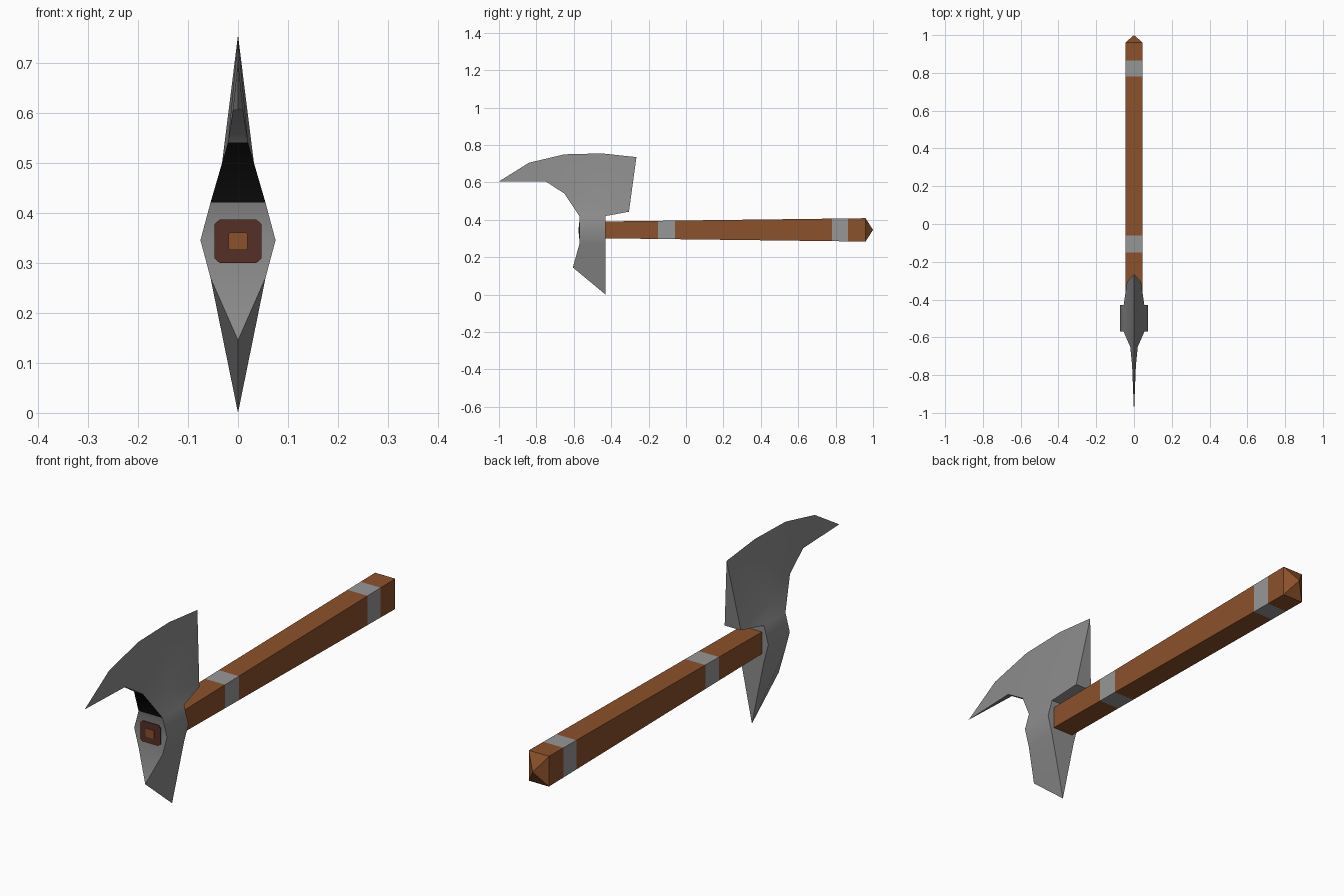
import bpy, bmesh

if "Cube" in bpy.data.objects:
    bpy.data.objects.remove(bpy.data.objects["Cube"])

def material(name, rgb):
    m = bpy.data.materials.new(name)
    m.diffuse_color = (*rgb, 1)
    m.use_nodes = True
    m.node_tree.nodes["Principled BSDF"].inputs["Base Color"].default_value = m.diffuse_color
    return m

STEEL = material("steel grey", (0.27, 0.265, 0.265))
BLACK = material("black", (0.004, 0.004, 0.004))
WOOD = material("wood brown", (0.26, 0.082, 0.024))
BAND = material("band grey", (0.31, 0.31, 0.31))
DARK = material("dark red brown", (0.09, 0.03, 0.02))

def finish(bm, name, mats):
    bmesh.ops.recalc_face_normals(bm, faces=bm.faces)
    me = bpy.data.meshes.new(name)
    bm.to_mesh(me)
    bm.free()
    for m in mats:
        me.materials.append(m)
    ob = bpy.data.objects.new(name, me)
    bpy.context.collection.objects.link(ob)
    return ob

# Axe head: right-hand points (x, y, z), mirrored to the left
P = {
    # top edge of the blade, front tip to rear
    "A": (0, -1, .605), "B": (0, -.84, .705), "C": (0, -.65, .75),
    "D": (0, -.45, .755), "E": (0, -.265, .735),
    # lower edge of the blade
    "p": (.01, -.75, .605), "q": (.02, -.65, .54), "r": (.055, -.57, .42),
    "s": (.055, -.43, .42), "t": (.037, -.305, .443), "m": (.033, -.5, .49),
    # neck and lower spike
    "n": (.075, -.57, .345), "o": (.075, -.43, .345),
    "k": (.055, -.57, .27), "l": (.055, -.43, .27),
    "F": (0, -.605, .145), "G": (0, -.43, 0),
}
SIDES = "ApB pqCB qmDC qrm rsm stm mtED rnos nklo kFGl".split()
CROSS = "Ap pq qr rn nk kF st so ol lG tE".split()   # strips joining left and right

bm = bmesh.new()
right = {k: bm.verts.new(c) for k, c in P.items()}
left = {k: right[k] if c[0] == 0 else bm.verts.new((-c[0], c[1], c[2])) for k, c in P.items()}
for f in SIDES:
    for side in (right, left):
        bm.faces.new([side[k] for k in f]).smooth = True
for a, b in CROSS:
    ring = [right[a], right[b], left[b], left[a]]
    face = bm.faces.new(list(dict.fromkeys(ring)))
    face.material_index = 1 if a + b == "qr" else 0
head = finish(bm, "axe_head", [STEEL, BLACK])
bpy.context.view_layer.objects.active = head
head.select_set(True)
bpy.ops.object.shade_smooth_by_angle(angle=0.6)

# Handle: square bar flaring to the rear, two grey bands, pyramid end
bm = bmesh.new()
stations = [-.43, -.15, -.06, .78, .865, .96]
rings = []
for y in stations:
    h = .045 + .0175 * (y + .43) / 1.39
    rings.append([bm.verts.new((sx * .046, y, .346 + sz * h))
                  for sx, sz in ((1, 1), (-1, 1), (-1, -1), (1, -1))])
bm.faces.new(rings[0])
for n, (a, b) in enumerate(zip(rings, rings[1:])):
    for i in range(4):
        j = (i + 1) % 4
        bm.faces.new((a[i], a[j], b[j], b[i])).material_index = 1 if n in (1, 3) else 0
apex = bm.verts.new((0, 1, .346))
for i in range(4):
    bm.faces.new((rings[-1][i], rings[-1][(i + 1) % 4], apex))
finish(bm, "handle", [WOOD, BAND])

# Handle end showing through the front of the head: two thin plates
def plate(name, half, cut, y, mat):
    bm = bmesh.new()
    c = half - cut
    pts = [(half, c), (c, half), (-c, half), (-half, c),
           (-half, -c), (-c, -half), (c, -half), (half, -c)]
    f = bm.faces.new([bm.verts.new((x, -.569, .343 + z * .92)) for x, z in pts])
    out = bmesh.ops.extrude_face_region(bm, geom=[f])["geom"]
    for v in out:
        if isinstance(v, bmesh.types.BMVert):
            v.co.y = y
    finish(bm, name, [mat])

plate("handle_end_rim", .047, .010, -.573, DARK)
plate("handle_end_core", .019, .004, -.576, WOOD)
